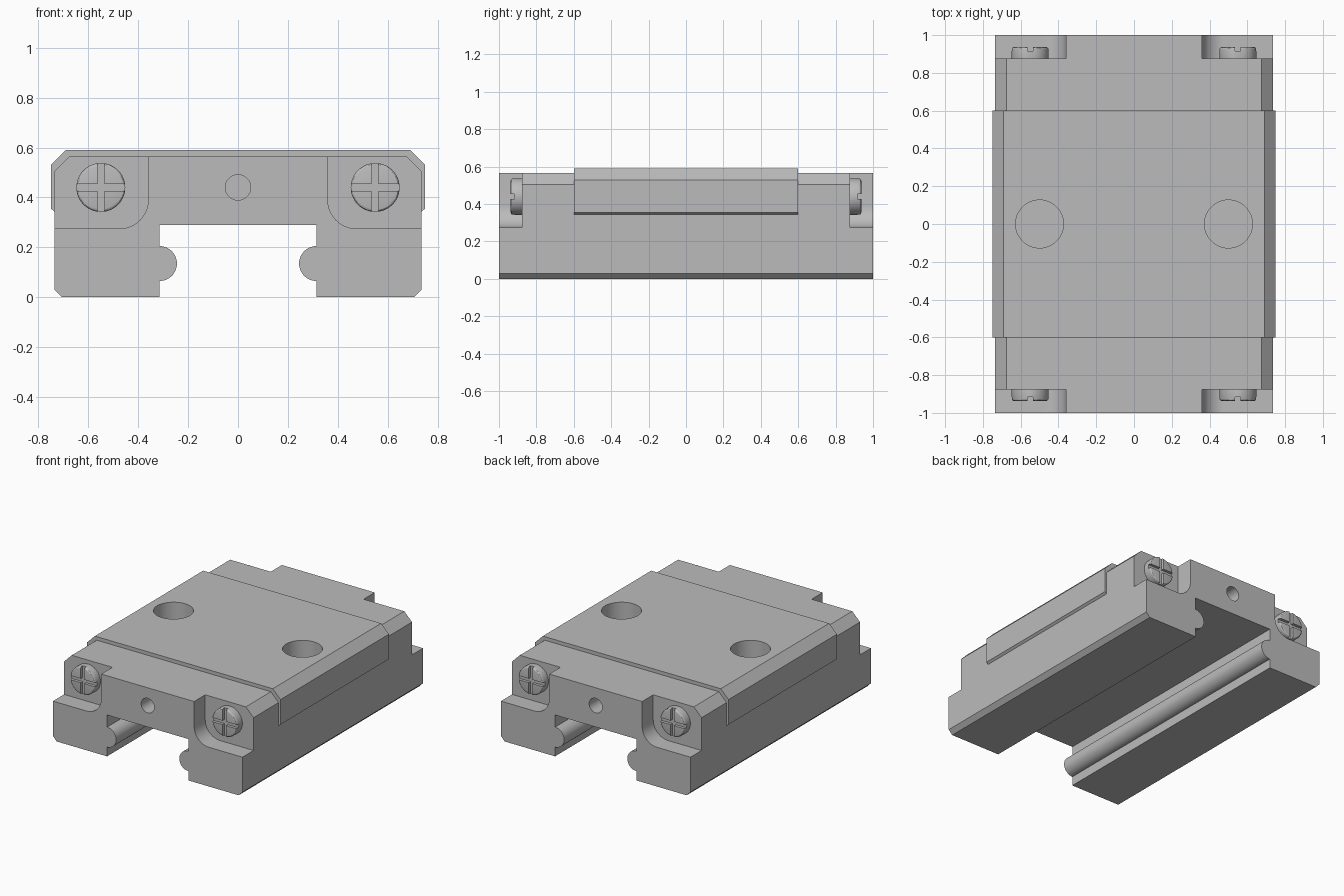
import bpy
import bmesh
import math
from mathutils import Vector

cube = bpy.data.objects.get("Cube")
if cube:
    bpy.data.objects.remove(cube, do_unlink=True)

steel = bpy.data.materials.new("machined_grey")
steel.use_nodes = True
GREY = (0.5, 0.5, 0.5, 1)
steel.diffuse_color = GREY
steel.node_tree.nodes["Principled BSDF"].inputs["Base Color"].default_value = GREY


def prism(name, outline, start, end, axis="Y"):
    """Extrude a closed outline (x, z along Y, or x, y along Z)."""
    bm = bmesh.new()
    place = (lambda a, b: (a, start, b)) if axis == "Y" else (lambda a, b: (a, b, start))
    move = Vector((0, end - start, 0) if axis == "Y" else (0, 0, end - start))
    face = bm.faces.new([bm.verts.new(place(a, b)) for a, b in outline])
    top = bmesh.ops.extrude_face_region(bm, geom=[face])["geom"]
    bmesh.ops.translate(bm, vec=move, verts=[v for v in top if isinstance(v, bmesh.types.BMVert)])
    bmesh.ops.recalc_face_normals(bm, faces=bm.faces)
    mesh = bpy.data.meshes.new(name)
    bm.to_mesh(mesh)
    bm.free()
    mesh.materials.append(steel)
    obj = bpy.data.objects.new(name, mesh)
    bpy.context.collection.objects.link(obj)
    return obj


def arc(cx, cy, radius, first, last, steps):
    angles = [math.radians(first + (last - first) * i / steps) for i in range(steps + 1)]
    return [(cx + radius * math.cos(a), cy + radius * math.sin(a)) for a in angles]


def circle(cx, cy, radius, steps=48):
    return arc(cx, cy, radius, 0, 360, steps)[:-1]


def rectangle(cx, cy, w, h):
    return [(cx + a * w / 2, cy + b * h / 2) for a, b in ((-1, -1), (1, -1), (1, 1), (-1, 1))]


def mirrored(half):
    """Complete a right-half outline across x = 0."""
    return half + [(-x, z) for x, z in reversed(half)]


def apply_modifier(obj, mod):
    bpy.context.view_layer.objects.active = obj
    bpy.ops.object.modifier_apply(modifier=mod.name)


def combine(obj, other, operation):
    mod = obj.modifiers.new("combine", "BOOLEAN")
    mod.operation = operation
    mod.solver = "EXACT"
    mod.object = other
    apply_modifier(obj, mod)
    bpy.data.objects.remove(other, do_unlink=True)


def smooth(obj):
    bpy.ops.object.select_all(action="DESELECT")
    obj.select_set(True)
    bpy.context.view_layer.objects.active = obj
    bpy.ops.object.shade_smooth_by_angle(angle=math.radians(30))


# Full-length carriage with its channel and inward bearing beads
half = [(0.315, 0.29)] + arc(0.315, 0.135, 0.07, 90, 270, 24)
half += [(0.315, 0), (0.705, 0), (0.735, 0.03), (0.735, 0.505), (0.675, 0.565)]
carriage = prism("carriage", mirrored(half), -1, 1)

# Wider raised block in the middle
block = mirrored([(0.725, 0.335), (0.75, 0.355), (0.75, 0.53), (0.69, 0.59)])
combine(carriage, prism("raised_block", block, -0.6, 0.6), "UNION")

# Mounting holes in the top
for side in (-1, 1):
    combine(carriage, prism("hole_cutter", circle(side * 0.5, 0, 0.127), 0.25, 0.7, "Z"), "DIFFERENCE")

# Round-cornered screw pockets and a port in each end
pocket = arc(0.475, 0.39, 0.115, 180, 270, 12) + [(0.9, 0.275), (0.9, 0.7), (0.36, 0.7)]
for end in (-1, 1):
    for side in (-1, 1):
        outline = [(side * x, z) for x, z in pocket]
        combine(carriage, prism("pocket_cutter", outline, end * 0.877, end * 1.1), "DIFFERENCE")
    combine(carriage, prism("port_cutter", circle(0, 0.44, 0.051, 32), end * 0.85, end * 1.1), "DIFFERENCE")
smooth(carriage)

# Cross-slotted screws with rounded rims
for end, end_name in ((-1, "front"), (1, "back")):
    for side, side_name in ((-1, "right"), (1, "left")):
        x, z = side * 0.55, 0.44
        screw = prism(f"{end_name}_{side_name}_screw", circle(x, z, 0.098), end * 0.84, end * 0.937)
        bevel = screw.modifiers.new("rim", "BEVEL")
        bevel.width = 0.012
        bevel.segments = 3
        bevel.limit_method = "ANGLE"
        apply_modifier(screw, bevel)
        for w, h in ((0.028, 0.3), (0.3, 0.028)):
            slot = prism("slot_cutter", rectangle(x, z, w, h), end * 0.917, end * 1)
            combine(screw, slot, "DIFFERENCE")
        smooth(screw)
